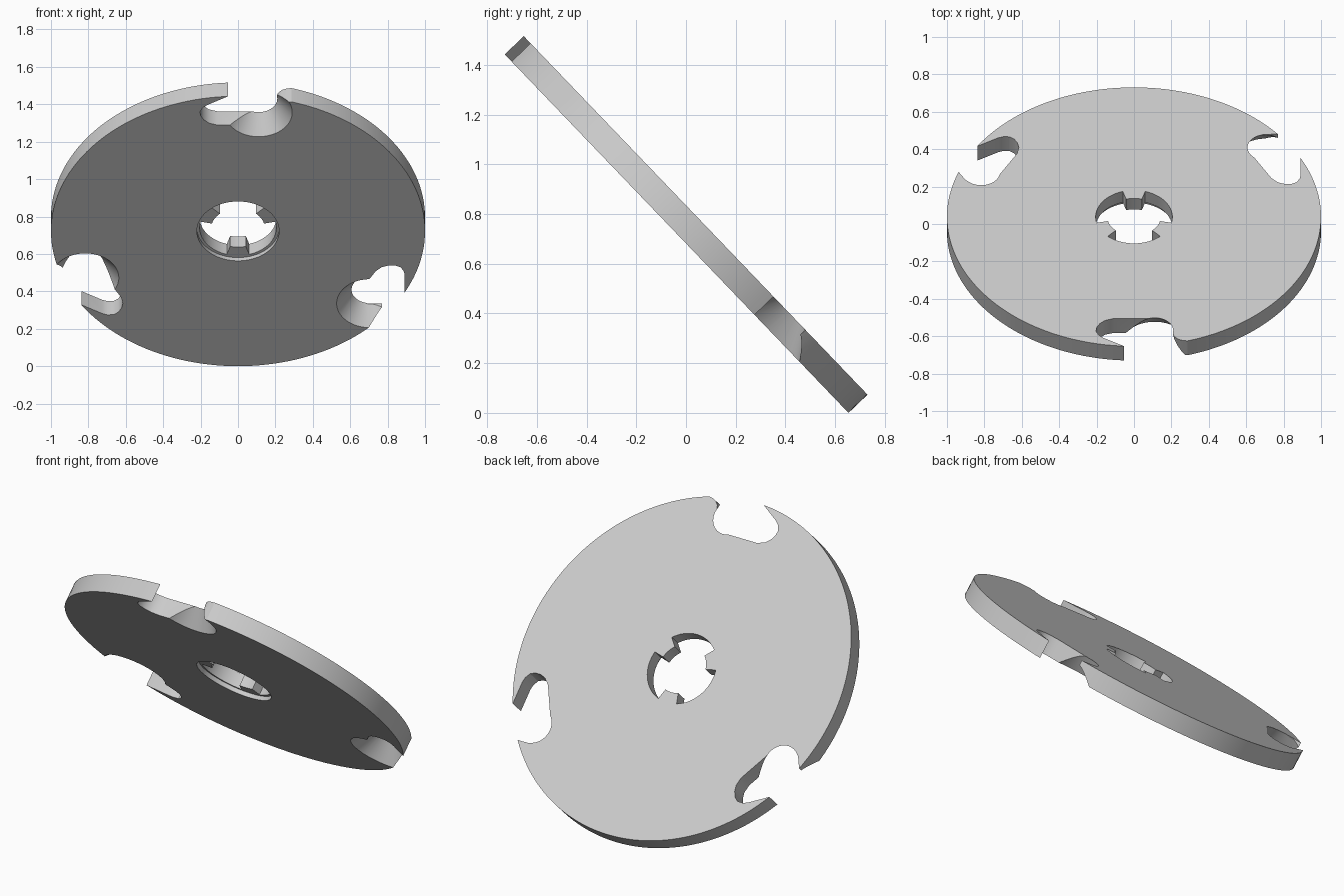
import bpy, bmesh
from math import sin, cos, pi, radians
from mathutils import Matrix, Vector

T = 0.106            # disc thickness
H = T / 2
TILT = radians(133.8)
POCKET = (0.11, 0.88)  # centre of the conical pocket in each notch

old = bpy.data.objects.get("Cube")
if old:
    bpy.data.objects.remove(old)

grey = bpy.data.materials.new("light_grey")
grey.use_nodes = True
grey.diffuse_color = (0.6, 0.6, 0.6, 1)
grey.node_tree.nodes["Principled BSDF"].inputs["Base Color"].default_value = (0.6, 0.6, 0.6, 1)


def loft(name, bottom, top, z0, z1, spin=0):
    """Solid between two matching outlines, spun about the disc axis."""
    bm = bmesh.new()
    rot = Matrix.Rotation(spin, 3, 'Z')
    lo = [bm.verts.new(rot @ Vector((x, y, z0))) for x, y in bottom]
    hi = [bm.verts.new(rot @ Vector((x, y, z1))) for x, y in top]
    bm.faces.new(lo[::-1])
    bm.faces.new(hi)
    n = len(lo)
    for i in range(n):
        j = (i + 1) % n
        bm.faces.new((lo[i], lo[j], hi[j], hi[i]))
    bmesh.ops.recalc_face_normals(bm, faces=bm.faces)
    mesh = bpy.data.meshes.new(name)
    bm.to_mesh(mesh)
    bm.free()
    obj = bpy.data.objects.new(name, mesh)
    bpy.context.collection.objects.link(obj)
    return obj


def circle(r, n, cx=0, cy=0):
    return [(cx + r * cos(2 * pi * i / n), cy + r * sin(2 * pi * i / n)) for i in range(n)]


def prism(name, outline, z0=-0.1, z1=0.1, spin=0):
    return loft(name, outline, outline, z0, z1, spin)


disc = prism("slotted_disc", circle(1, 160), -H, H)
disc.data.materials.append(grey)


def cut(cutter):
    cutter.hide_render = True
    mod = disc.modifiers.new("cut", 'BOOLEAN')
    mod.operation = 'DIFFERENCE'
    mod.solver = 'EXACT'
    mod.object = cutter
    bpy.context.view_layer.objects.active = disc
    bpy.ops.object.modifier_apply(modifier=mod.name)
    bpy.data.objects.remove(cutter)


# Centre hole with three inward teeth, and a shallow counterbore underneath
hole = []
for k in range(3):
    mid = radians(30 + 120 * k)
    half = radians(17)
    for r, a0, a1, n in ((0.143, mid - half, mid + half, 4),
                         (0.205, mid + half, mid + 2 * pi / 3 - half, 16)):
        for i in range(n + 1):
            a = a0 + (a1 - a0) * i / n
            hole.append((r * cos(a), r * sin(a)))
cut(prism("hole_cutter", hole))
cut(prism("counterbore_cutter", circle(0.22, 64), H - 0.025, 0.1))

# Hooked notches around the rim, each with a conical pocket underneath
hook = [(0.036, 1.05), (-0.165, 0.934), (-0.188, 0.914), (-0.203, 0.885), (-0.2, 0.855),
        (-0.183, 0.825), (-0.155, 0.8), (-0.11, 0.786), (0.1, 0.786), (0.15, 0.795),
        (0.19, 0.83), (0.207, 0.87), (0.205, 0.92), (0.168, 0.986), (0.14, 1.05)]
# The top notch has a rounded shoulder on one side
shoulder = [(0.1, 0.86), (0.2, 0.86), (0.206, 0.9), (0.216, 0.925), (0.235, 0.944),
            (0.26, 0.955), (0.285, 0.958), (0.285, 1.1), (0.1, 1.1)]
slope = 0.08 / T
for k in range(3):
    spin = 2 * pi * k / 3
    cut(prism("notch_cutter", hook, spin=spin))
    low, high = (circle(0.14 + slope * z, 64, *POCKET) for z in (-0.08, 0.08))
    cut(loft("pocket_cutter", low, high, -0.08, 0.08, spin))
cut(prism("shoulder_cutter", shoulder))

# Lean the disc back and rest it on the ground
disc.data.transform(Matrix.Rotation(TILT, 4, 'X'))
lowest = min(v.co.z for v in disc.data.vertices)
disc.data.transform(Matrix.Translation((0, 0, -lowest)))

bpy.ops.object.select_all(action='DESELECT')
disc.select_set(True)
bpy.context.view_layer.objects.active = disc
bpy.ops.object.shade_smooth_by_angle(angle=radians(30))
